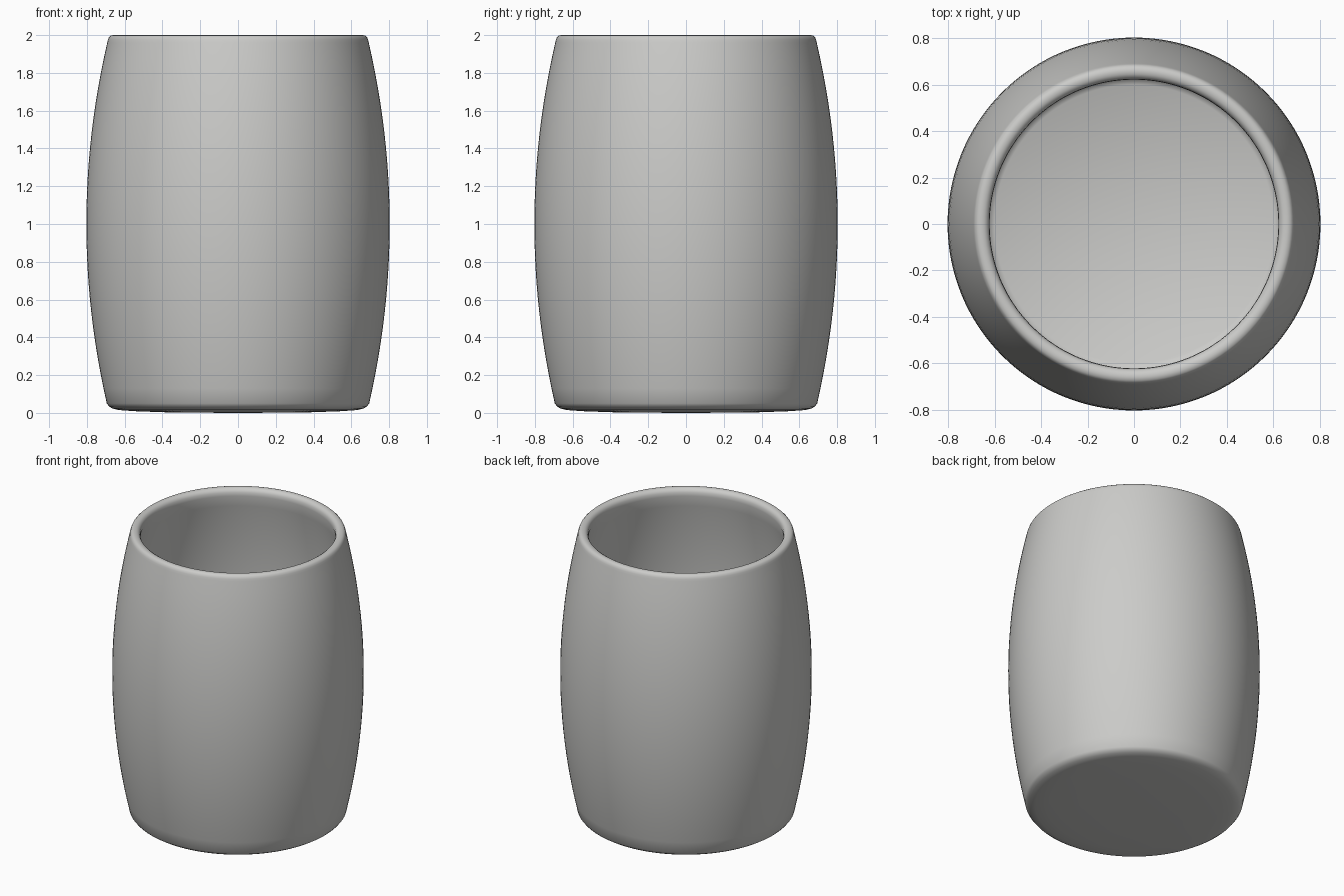
import bpy, bmesh, math

if "Cube" in bpy.data.objects:
    bpy.data.objects.remove(bpy.data.objects["Cube"])

SEGMENTS = 128
mat = bpy.data.materials.new("warm grey")
mat.diffuse_color = (0.6, 0.6, 0.585, 1)
mat.use_nodes = True
mat.node_tree.nodes["Principled BSDF"].inputs["Base Color"].default_value = mat.diffuse_color


def bulge(z, r_mid):
    """Barrel radius at height z."""
    return r_mid - 0.12 * (z - 1.0) ** 2


# Profile: gently rounded base, bulged outer wall, soft rim, inner wall, floor
profile = [(0.0, 0.0), (0.35, 0.002), (0.55, 0.009), (0.63, 0.015), (0.665, 0.023), (0.683, 0.035)]
profile += [(bulge(0.05 + 1.91 * i / 24, 0.803), 0.05 + 1.91 * i / 24) for i in range(25)]
profile += [(0.689, 1.975), (0.684, 1.988), (0.674, 1.997), (0.66, 2.0),
            (0.645, 1.998), (0.632, 1.99), (0.624, 1.975)]
profile += [(bulge(1.95 - 1.83 * i / 24, 0.73), 1.95 - 1.83 * i / 24) for i in range(25)]
profile += [(0.625, 0.095), (0.60, 0.08), (0.0, 0.08)]

# Lathe the profile
bm = bmesh.new()
verts = [bm.verts.new((r, 0, z)) for r, z in profile]
edges = [bm.edges.new(pair) for pair in zip(verts, verts[1:])]
bmesh.ops.spin(bm, geom=verts + edges, cent=(0, 0, 0), axis=(0, 0, 1),
               angle=2 * math.pi, steps=SEGMENTS, use_merge=False)
bmesh.ops.remove_doubles(bm, verts=bm.verts, dist=0.0005)
bmesh.ops.recalc_face_normals(bm, faces=bm.faces)
mesh = bpy.data.meshes.new("barrel_cup")
bm.to_mesh(mesh)
bm.free()
mesh.materials.append(mat)

cup = bpy.data.objects.new("barrel_cup", mesh)
bpy.context.collection.objects.link(cup)
bpy.context.view_layer.objects.active = cup
cup.select_set(True)
bpy.ops.object.shade_smooth_by_angle(angle=math.radians(50))
